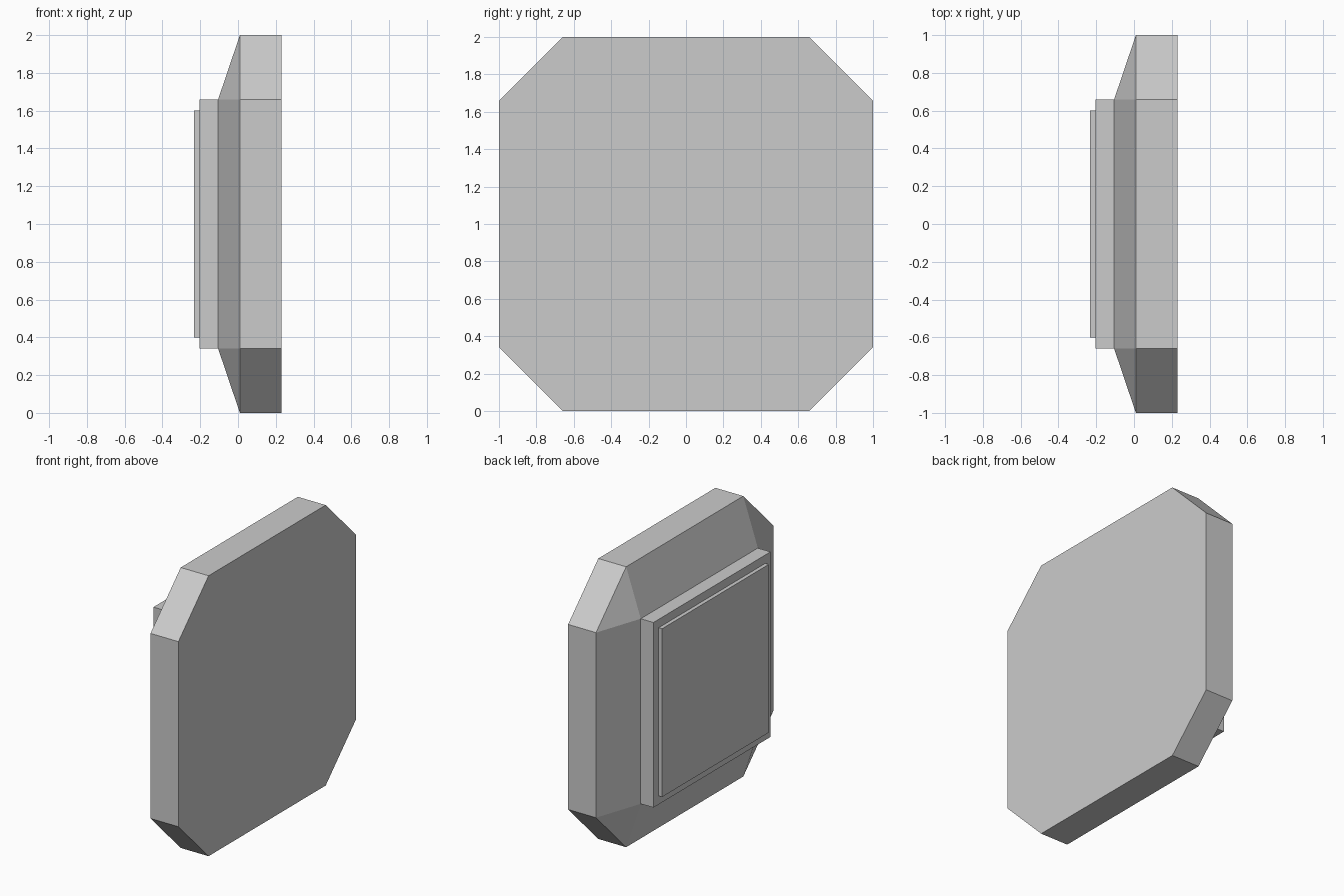
import bpy
import bmesh

if "Cube" in bpy.data.objects:
    bpy.data.objects.remove(bpy.data.objects["Cube"])

CENTRE_Z = 1.0


def ring(x, half, corner):
    """Eight-point outline facing +x; corner == half gives a plain square."""
    h, c = half, corner
    pts = [(h, -c), (h, c), (c, h), (-c, h), (-h, c), (-h, -c), (-c, -h), (c, -h)]
    return [(x, y, z + CENTRE_Z) for y, z in pts]


def loft(name, rings, cap_front=False, cap_back=False):
    """Skin a list of outlines running from +x to -x."""
    bm = bmesh.new()
    loops = [[bm.verts.new(p) for p in ring(*r)] for r in rings]
    for a, b in zip(loops, loops[1:]):
        for i in range(8):
            j = (i + 1) % 8
            bm.faces.new((a[i], b[i], b[j], a[j]))
    if cap_front:
        bm.faces.new(loops[0])
    if cap_back:
        bm.faces.new(loops[-1][::-1])
    # doubled square corners collapse, leaving triangular corner facets
    bmesh.ops.remove_doubles(bm, verts=bm.verts[:], dist=1e-4)
    mesh = bpy.data.meshes.new(name)
    bm.to_mesh(mesh)
    bm.free()
    obj = bpy.data.objects.new(name, mesh)
    bpy.context.collection.objects.link(obj)
    return obj


# octagonal slab tapering to a square at the back
loft("body_slab", [(0.23, 1.0, 0.66), (0.01, 1.0, 0.66), (-0.105, 0.66, 0.66)],
     cap_front=True)

# square collar with a flat rim around the panel
loft("back_collar", [(-0.105, 0.66, 0.66), (-0.205, 0.66, 0.66), (-0.205, 0.60, 0.60)])

# thin raised panel
loft("back_panel", [(-0.205, 0.60, 0.60), (-0.232, 0.60, 0.60)], cap_back=True)
